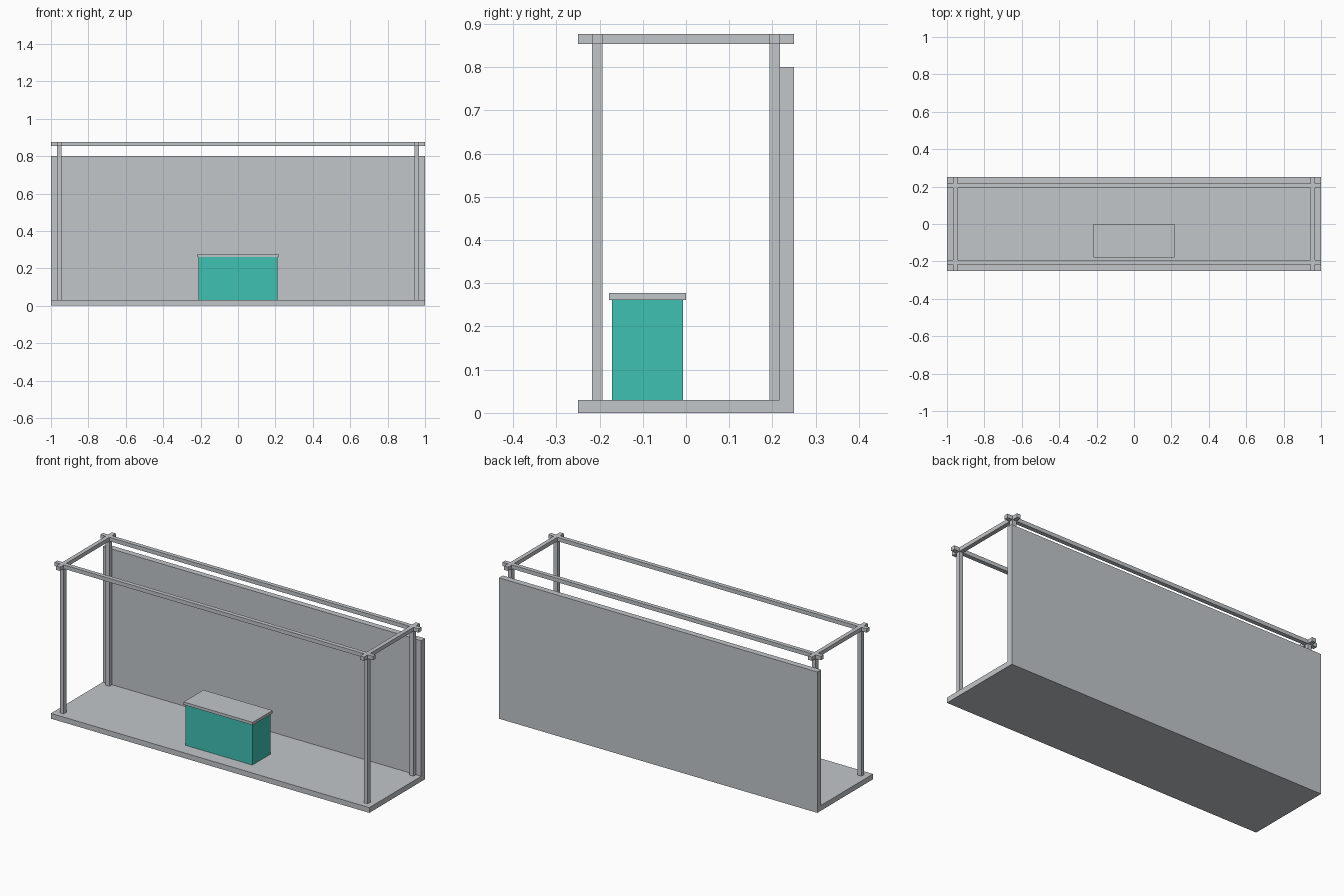
import bpy
import bmesh
from mathutils import Vector

if "Cube" in bpy.data.objects:
    bpy.data.objects.remove(bpy.data.objects["Cube"])


def material(name, rgb):
    m = bpy.data.materials.new(name)
    m.diffuse_color = (*rgb, 1)
    m.use_nodes = True
    m.node_tree.nodes["Principled BSDF"].inputs["Base Color"].default_value = m.diffuse_color
    return m


grey = material("light grey", (0.54, 0.565, 0.585))
teal = material("teal", (0.051, 0.533, 0.456))


def box(name, x, y, z, mat):
    """Box from (min, max) ranges on each axis."""
    bm = bmesh.new()
    bmesh.ops.create_cube(bm, size=1)
    ranges = (x, y, z)
    for v in bm.verts:
        v.co = Vector([r[1] if c > 0 else r[0] for c, r in zip(v.co, ranges)])
    me = bpy.data.meshes.new(name)
    bm.to_mesh(me)
    bm.free()
    me.materials.append(mat)
    ob = bpy.data.objects.new(name, me)
    bpy.context.collection.objects.link(ob)
    return ob


def around(c, w=0.024):
    return (c - w / 2, c + w / 2)


PX, PY = 0.955, 0.205       # post centres
RAIL_Z = (0.854, 0.876)

# Floor and back wall
box("floor", (-1, 1), (-0.25, 0.25), (0, 0.03), grey)
box("back_wall", (-1, 1), (0.216, 0.25), (0.0, 0.8), grey)

# Four corner posts
for sx, side in ((-1, "left"), (1, "right")):
    for sy, end in ((-1, "front"), (1, "back")):
        box(f"{end}_{side}_post", around(sx * PX), around(sy * PY), (0.03, 0.855), grey)

# Overhead rails crossing at the corners
for sy, end in ((-1, "front"), (1, "back")):
    box(f"{end}_rail", (-1, 1), around(sy * PY), RAIL_Z, grey)
for sx, side in ((-1, "left"), (1, "right")):
    box(f"{side}_rail", around(sx * PX), (-0.25, 0.25), RAIL_Z, grey)

# Counter with overhanging top
box("counter_body", (-0.21, 0.21), (-0.171, -0.007), (0.005, 0.262), teal)
box("counter_top", (-0.217, 0.217), (-0.178, 0.0), (0.261, 0.277), grey)
